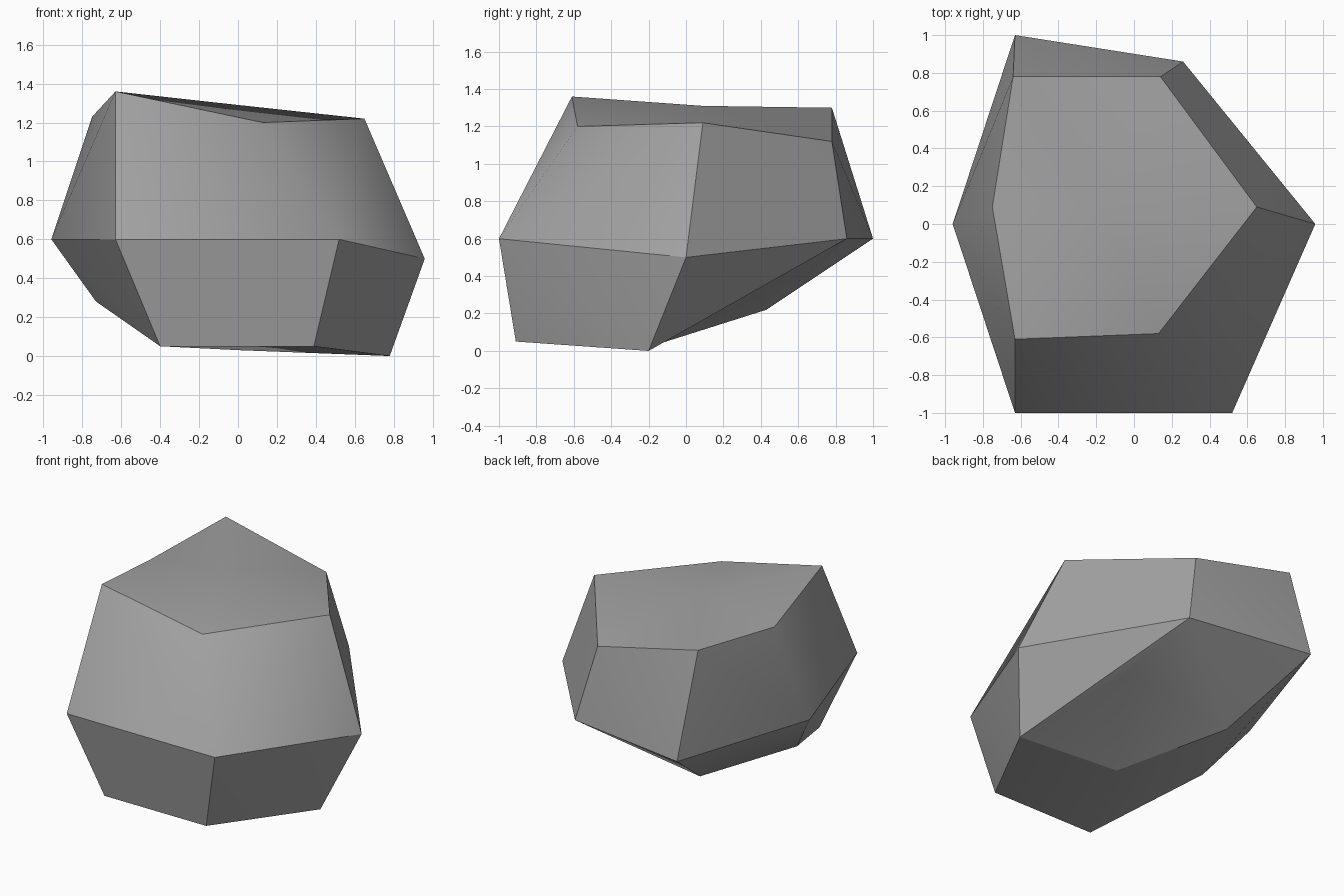
import bpy
import bmesh
import math

cube = bpy.data.objects.get("Cube")
if cube:
    bpy.data.objects.remove(cube, do_unlink=True)

# Stone colour
stone = bpy.data.materials.new("stone grey")
stone.use_nodes = True
grey = (0.36, 0.36, 0.36, 1)
stone.diffuse_color = grey
stone.node_tree.nodes["Principled BSDF"].inputs["Base Color"].default_value = grey

# Three six-sided rings, counter-clockwise from the front
lower = [(-.4, -.91, .05), (.39, -.91, .05), (.78, -.2, 0),
         (.39, .42, .36), (-.41, .43, .22), (-.73, -.19, .28)]
waist = [(-.63, -1, .6), (.52, -1, .6), (.96, 0, .5),
         (.26, .86, .6), (-.63, 1, .6), (-.96, 0, .6)]
upper = [(-.63, -.61, 1.36), (.13, -.58, 1.2), (.65, .09, 1.22),
         (.14, .78, 1.12), (-.64, .78, 1.3), (-.75, .09, 1.23)]

bm = bmesh.new()
rings = [[bm.verts.new(p) for p in ring] for ring in (lower, waist, upper)]


def facet(a, b, c, d):
    """Split a bent quad along the diagonal that makes it bulge outward."""
    normal = (b.co - a.co).cross(c.co - a.co)
    if normal.dot(d.co - a.co) <= 0:
        tris = ((a, b, c), (a, c, d))
    else:
        tris = ((a, b, d), (b, c, d))
    for tri in tris:
        bm.faces.new(tri)


def cap(ring, centre, up):
    """Close a ring with a fan around one centre point."""
    hub = bm.verts.new(centre)
    for a, b in zip(ring, ring[1:] + ring[:1]):
        bm.faces.new((a, b, hub) if up else (b, a, hub))


# Side facets
for low, high in zip(rings, rings[1:]):
    for i in range(6):
        j = (i + 1) % 6
        facet(low[i], low[j], high[j], high[i])

# Crown and underside
cap(rings[2], (-.18, .09, 1.31), True)
cap(rings[0], (0, -.17, .03), False)

mesh = bpy.data.meshes.new("boulder")
bm.to_mesh(mesh)
bm.free()
mesh.materials.append(stone)
boulder = bpy.data.objects.new("boulder", mesh)
bpy.context.collection.objects.link(boulder)

# Soft crown, crisp facet edges
bpy.ops.object.select_all(action='DESELECT')
boulder.select_set(True)
bpy.context.view_layer.objects.active = boulder
bpy.ops.object.shade_smooth_by_angle(angle=math.radians(30))
